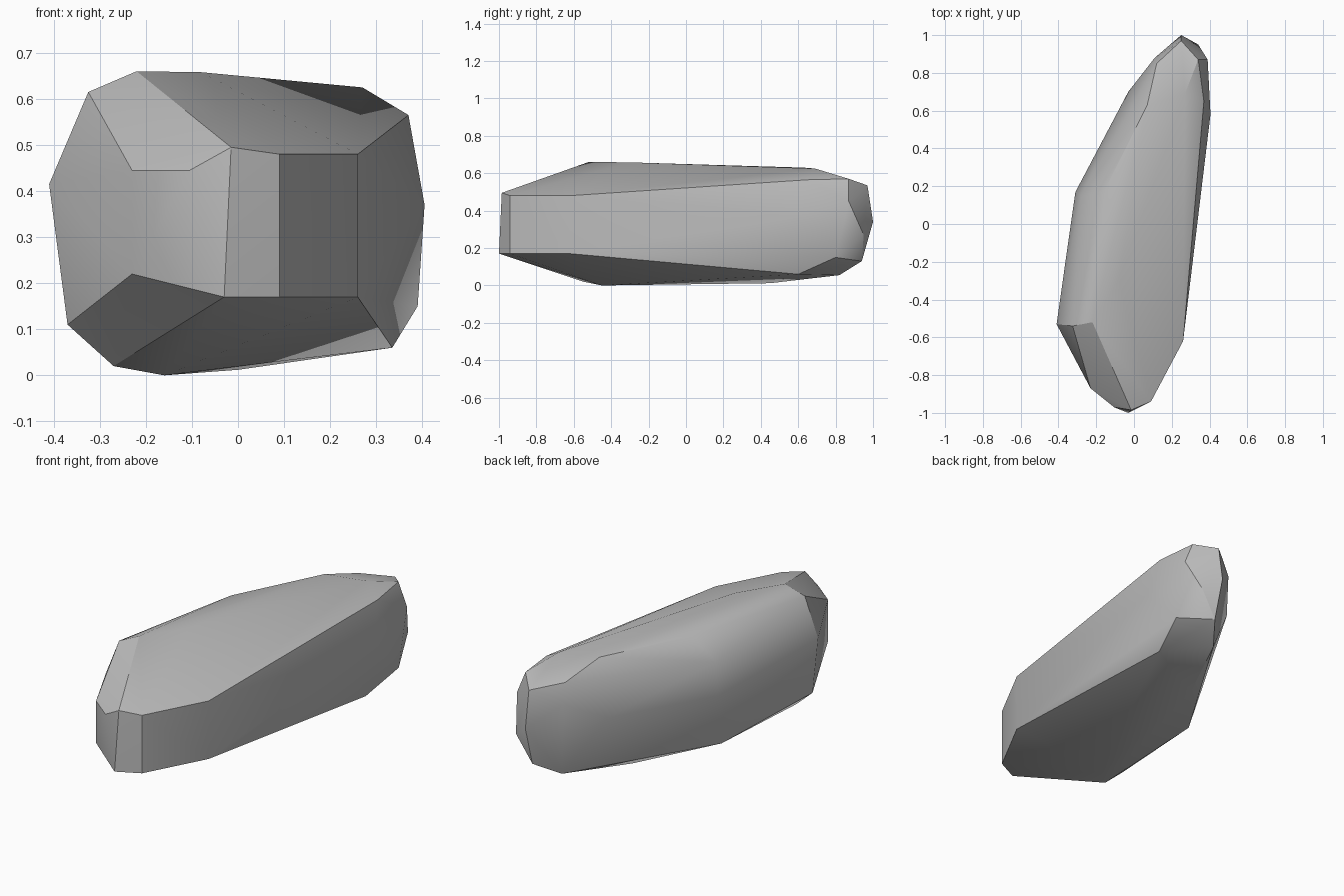
import bpy
import bmesh
from math import radians
from mathutils import Vector

default_cube = bpy.data.objects.get("Cube")
if default_cube:
    bpy.data.objects.remove(default_cube, do_unlink=True)


def make_material(name, color):
    material = bpy.data.materials.new(name)
    material.use_nodes = True
    material.diffuse_color = color
    shader = material.node_tree.nodes["Principled BSDF"]
    shader.inputs["Base Color"].default_value = color
    shader.inputs["Roughness"].default_value = 0.9
    return material


def make_hull(name, corners, material, sharp_angle):
    """Wrap a faceted convex stone around its corner points."""
    bm = bmesh.new()
    for corner in corners:
        bm.verts.new(Vector(corner))
    hull = bmesh.ops.convex_hull(bm, input=bm.verts[:])
    unused = {v for v in hull["geom_interior"] + hull["geom_unused"]
              if isinstance(v, bmesh.types.BMVert)}
    bmesh.ops.delete(bm, geom=list(unused), context="VERTS")
    bmesh.ops.dissolve_limit(bm, angle_limit=radians(1),
                             verts=bm.verts[:], edges=bm.edges[:])
    bmesh.ops.recalc_face_normals(bm, faces=bm.faces[:])
    mesh = bpy.data.meshes.new(name)
    bm.to_mesh(mesh)
    bm.free()
    mesh.materials.append(material)
    stone = bpy.data.objects.new(name, mesh)
    bpy.context.collection.objects.link(stone)
    bpy.ops.object.select_all(action="DESELECT")
    stone.select_set(True)
    bpy.context.view_layer.objects.active = stone
    bpy.ops.object.shade_smooth_by_angle(angle=radians(sharp_angle))
    return stone


# Blunt front end with its upright chipped facets
front_end = [
    (-.03, -1, .17), (-.015, -.985, .495),
    (.09, -.94, .17), (.09, -.94, .48),
    (-.105, -.97, .445), (-.23, -.87, .445), (-.23, -.87, .22),
]

# Wide shoulder behind the front end
shoulder = [
    (.26, -.62, .17), (.26, -.62, .48),
    (-.325, -.54, .615), (-.41, -.53, .415),
    (-.37, -.54, .11), (-.27, -.55, .02), (-.16, -.45, 0),
    (-.22, -.52, .66), (-.08, -.3, .658),
]

# Long middle, leaning towards the back
middle = [
    (-.28, .15, .515), (-.31, .17, .35), (-.28, .1, .06),
    (-.16, .17, .63), (0, .45, .012),
    (.405, .58, .37), (.335, .6, .06), (.37, .65, .565),
]

# Tapered back end
back_end = [
    (.07, .63, .63), (.27, .69, .625), (-.03, .7, .36),
    (.39, .8, .15), (.16, .82, .055), (.12, .85, .565),
    (.34, .87, .57), (.39, .87, .45), (.11, .88, .46),
    (.34, .95, .27), (.25, .94, .13),
    (.25, .97, .535), (.25, 1, .34),
]

stone_grey = make_material("stone grey", (.5, .5, .5, 1))
make_hull("rock", front_end + shoulder + middle + back_end, stone_grey, 30)
